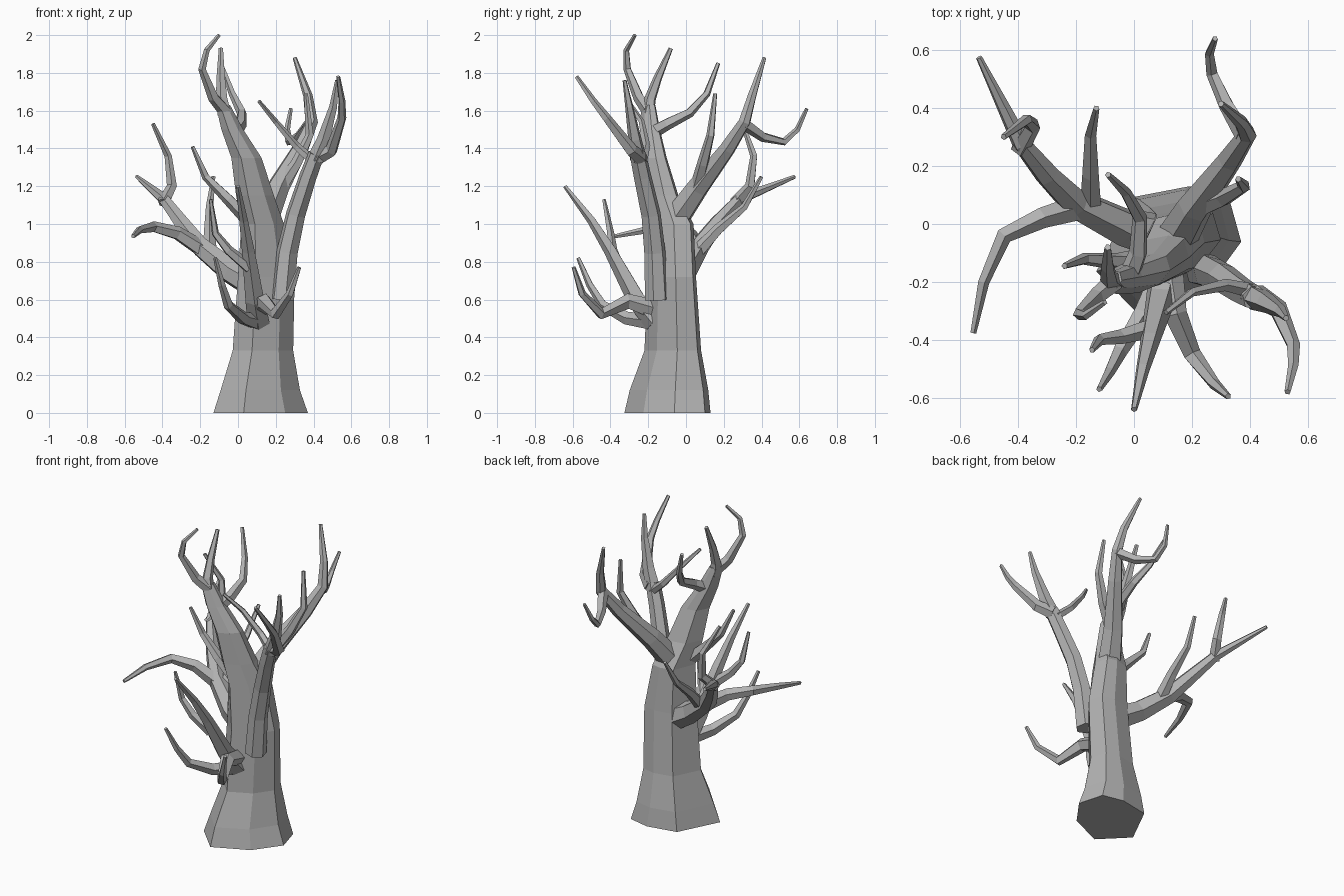
import bpy
import bmesh
from math import sin, cos, tau
from mathutils import Vector

default_cube = bpy.data.objects.get("Cube")
if default_cube:
    bpy.data.objects.remove(default_cube, do_unlink=True)

# One bare grey bark colour
bark = bpy.data.materials.new("grey bark")
bark.use_nodes = True
bark.diffuse_color = (.45, .45, .45, 1)
shader = next(n for n in bark.node_tree.nodes if n.type == 'BSDF_PRINCIPLED')
shader.inputs["Base Color"].default_value = bark.diffuse_color
shader.inputs["Roughness"].default_value = .9


def loft(name, rings):
    """Skin a closed, flat-shaded mesh over a list of equal rings of points."""
    bm = bmesh.new()
    loops = [[bm.verts.new(point) for point in ring] for ring in rings]
    sides = len(loops[0])
    for lower, upper in zip(loops, loops[1:]):
        for i in range(sides):
            j = (i + 1) % sides
            bm.faces.new((lower[i], lower[j], upper[j], upper[i]))
    bm.faces.new(loops[0][::-1])
    bm.faces.new(loops[-1])
    bmesh.ops.recalc_face_normals(bm, faces=bm.faces)
    mesh = bpy.data.meshes.new(name)
    bm.to_mesh(mesh)
    bm.free()
    mesh.materials.append(bark)
    part = bpy.data.objects.new(name, mesh)
    bpy.context.scene.collection.objects.link(part)
    return part


def trunk(name, outline, sections):
    """Level copies of an outline, given as (x, y, z, half width, half depth)."""
    loft(name, [[(x + w * u, y + d * v, z) for u, v in outline]
                for x, y, z, w, d in sections])


def branch(name, base_radius, tip_radius, *path, sides=5):
    """Tapering faceted tube along a path, with mitred joints."""
    points = [Vector(p) for p in path]
    steps = [(b - a) for a, b in zip(points, points[1:])]
    total = sum(s.length for s in steps)
    side = steps[0].orthogonal().normalized()
    travelled, rings = 0, []
    for i, point in enumerate(points):
        before = steps[max(i - 1, 0)].normalized()
        after = steps[min(i, len(steps) - 1)].normalized()
        along = (before + after).normalized()
        side = (side - along * side.dot(along)).normalized()
        across = along.cross(side)
        radius = base_radius + (tip_radius - base_radius) * travelled / total
        rings.append([point + radius * (side * cos(tau * k / sides) + across * sin(tau * k / sides))
                      for k in range(sides)])
        if i < len(steps):
            travelled += steps[i].length
    loft(name, rings)


# Flared, uneven seven-sided trunk leaning into the upper stem
trunk("trunk",
      [(1, .16), (.82, .87), (.28, 1), (-.48, .84), (-1, -.29), (-.36, -1), (.52, -.56)],
      [(.12, -.098, 0, .25, .228), (.118, -.09, .12, .21, .208),
       (.132, -.07, .33, .16, .15), (.15, -.075, .72, .15, .128),
       (.13, -.085, 1, .113, .125), (.09, -.13, 1.15, .1, .09),
       (.045, -.17, 1.35, .08, .068), (-.03, -.19, 1.5, .058, .052),
       (-.08, -.2, 1.63, .038, .038)])

# Crown twigs on the upper stem
branch("crown_tip", .038, .012, (-.07, -.2, 1.58), (-.085, -.19, 1.66),
       (-.09, -.15, 1.77), (-.09, -.08, 1.93))
branch("crown_curl", .036, .01, (-.07, -.2, 1.6), (-.13, -.25, 1.67),
       (-.19, -.31, 1.82), (-.165, -.315, 1.92), (-.1, -.27, 2))
branch("crown_back_twig", .038, .011, (-.02, -.19, 1.48), (.015, -.1, 1.53),
       (.02, .02, 1.59), (-.03, .11, 1.69), (-.09, .17, 1.85))
branch("stem_side_twig", .039, .011, (.04, -.12, 1.04), (-.05, -.13, 1.13),
       (-.17, -.12, 1.25), (-.24, -.145, 1.41))

# Left limb with its forks
branch("left_limb", .064, .044, (.235, -.155, .6), (.26, -.165, .85),
       (.305, -.185, 1.05), (.37, -.23, 1.25), (.415, -.255, 1.37), sides=6)
branch("left_limb_tip", .046, .011, (.41, -.25, 1.34), (.455, -.27, 1.45),
       (.505, -.3, 1.62), (.525, -.325, 1.76))
branch("left_limb_front_fork", .04, .011, (.42, -.24, 1.35), (.495, -.29, 1.39),
       (.55, -.42, 1.56), (.55, -.49, 1.65), (.53, -.58, 1.78))
branch("left_limb_inner_twig", .027, .01, (.4, -.23, 1.33), (.31, -.21, 1.41),
       (.2, -.235, 1.54), (.11, -.305, 1.65))

# Back limb with its forks
branch("back_limb", .076, .011, (.14, -.06, 1.02), (.21, .06, 1.19),
       (.33, .22, 1.4), (.39, .31, 1.54), (.37, .35, 1.68), (.3, .415, 1.88), sides=6)
branch("back_limb_drooping_twig", .034, .01, (.38, .31, 1.53), (.32, .41, 1.46),
       (.27, .52, 1.435), (.26, .59, 1.5), (.28, .64, 1.61))
branch("back_limb_upright_twig", .039, .011, (.23, .06, 1.2), (.31, .09, 1.32),
       (.38, .13, 1.47), (.36, .155, 1.69))

# Right limb with its forks
branch("right_limb", .077, .011, (.08, -.04, .68), (-.04, -.01, .75),
       (-.2, .07, .88), (-.3, .17, 1.01), (-.39, .28, 1.13), (-.535, .575, 1.25), sides=6)
branch("right_limb_front_fork", .047, .011, (-.18, .06, .86), (-.32, .02, .95),
       (-.45, -.04, .985), (-.52, -.2, .97), (-.555, -.375, .935))
branch("right_limb_back_twig", .039, .011, (-.15, .06, .85), (-.15, .17, .97),
       (-.15, .31, 1.09), (-.13, .4, 1.25))
branch("right_limb_curl", .034, .011, (-.395, .26, 1.11), (-.35, .34, 1.2),
       (-.37, .36, 1.36), (-.45, .3, 1.53))

# Low cluster on the front of the trunk
branch("front_limb", .062, .011, (.11, -.16, .48), (.09, -.26, .6),
       (.055, -.4, .86), (.03, -.5, 1.02), (0, -.64, 1.2))
branch("front_limb_twig", .035, .01, (.06, -.36, .77), (-.05, -.39, .86),
       (-.12, -.4, .95), (-.145, -.435, 1.13))
branch("front_right_twig", .045, .011, (.1, -.17, .48), (.03, -.31, .5),
       (-.05, -.44, .57), (-.085, -.51, .68), (-.12, -.57, .82))
branch("front_left_twig", .052, .011, (.12, -.18, .55), (.14, -.31, .59),
       (.2, -.45, .525), (.275, -.55, .63), (.325, -.595, .77))
